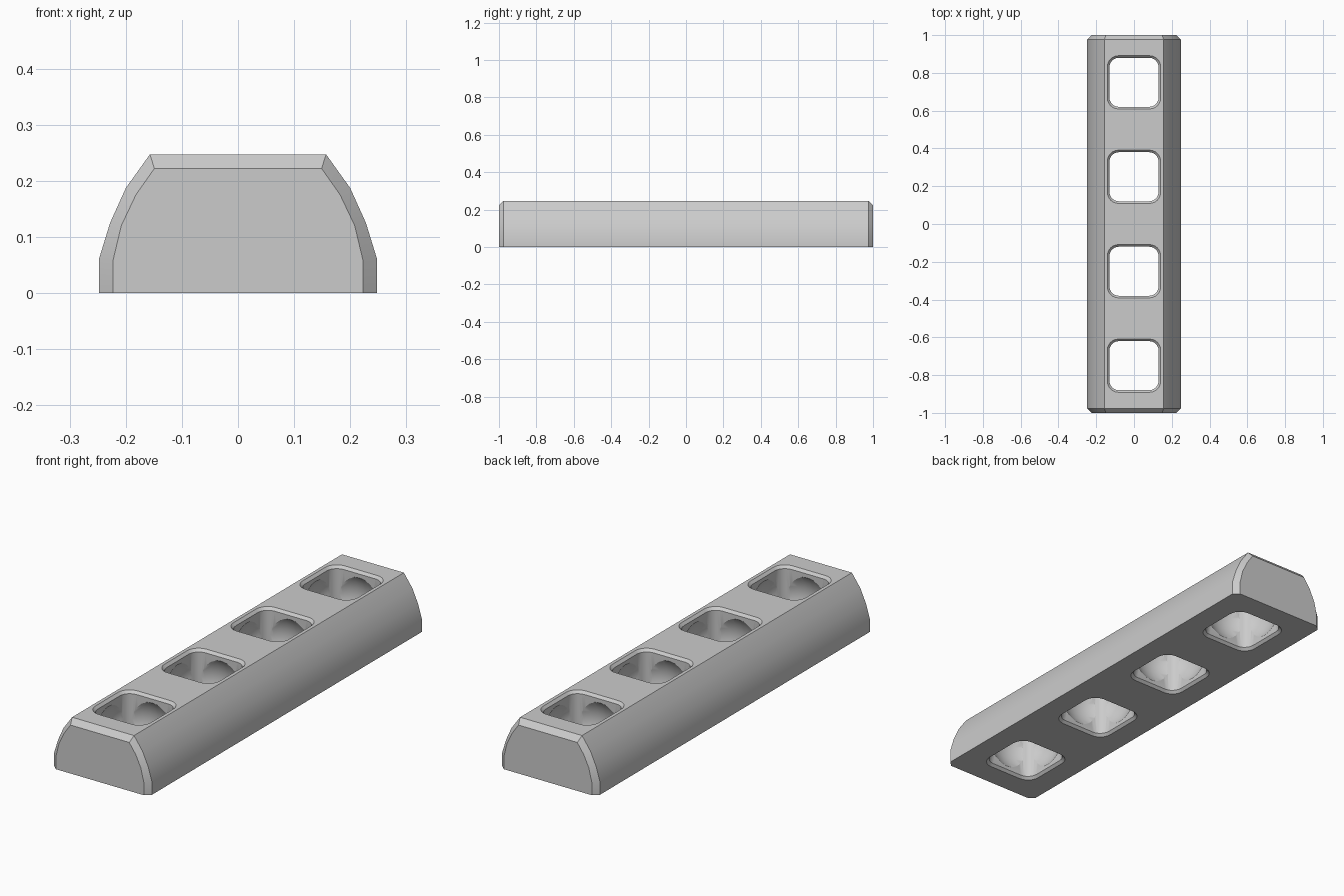
import bpy, bmesh, math
from mathutils import Matrix

if "Cube" in bpy.data.objects:
    bpy.data.objects.remove(bpy.data.objects["Cube"])

HEIGHT = 0.247
HOLES = (-0.75, -0.25, 0.25, 0.75)

grey = bpy.data.materials.new("light_grey")
grey.diffuse_color = (0.6, 0.6, 0.6, 1)
grey.use_nodes = True
grey.node_tree.nodes["Principled BSDF"].inputs["Base Color"].default_value = grey.diffuse_color


def loft(bm, rings):
    """Bridge a list of equal-length rings into a closed solid."""
    loops = [[bm.verts.new(p) for p in ring] for ring in rings]
    n = len(loops[0])
    for a, b in zip(loops, loops[1:]):
        for i in range(n):
            j = (i + 1) % n
            bm.faces.new((a[i], a[j], b[j], b[i]))
    bm.faces.new(loops[0])
    bm.faces.new(loops[-1])


def make_object(name, bm):
    bmesh.ops.recalc_face_normals(bm, faces=bm.faces)
    mesh = bpy.data.meshes.new(name)
    bm.to_mesh(mesh)
    bm.free()
    mesh.materials.append(grey)
    ob = bpy.data.objects.new(name, mesh)
    bpy.context.collection.objects.link(ob)
    return ob


def section(half, y):
    """Mirror a half profile into a closed cross-section."""
    return [(x, y, z) for x, z in half] + [(-x, y, z) for x, z in reversed(half)]


def rounded_square(half, radius, y, z, steps=6):
    pts = []
    for k in range(4):
        mid = math.pi / 4 + k * math.pi / 2
        c = (half - radius) * math.sqrt(2)
        for s in range(steps + 1):
            a = k * math.pi / 2 + s * math.pi / 2 / steps
            pts.append((c * math.cos(mid) + radius * math.cos(a),
                        y + c * math.sin(mid) + radius * math.sin(a), z))
    return pts


# Domed bar with chamfered ends
full = [(0.248, 0), (0.248, 0.06), (0.228, 0.125), (0.2, 0.187), (0.157, HEIGHT)]
end = [(0.223, 0), (0.223, 0.057), (0.208, 0.12), (0.182, 0.175), (0.149, 0.222)]
bm = bmesh.new()
loft(bm, [section(end, -1), section(full, -0.977),
          section(full, 0.977), section(end, 1)])
rail = make_object("rail", bm)

# Square through holes, flared at both mouths
bm = bmesh.new()
for y in HOLES:
    loft(bm, [rounded_square(h, r, y, z) for h, r, z in (
        (0.152, 0.067, -0.012), (0.13, 0.05, 0.012),
        (0.13, 0.05, HEIGHT - 0.012), (0.152, 0.067, HEIGHT + 0.012))])
throats = make_object("hole_cutter", bm)

# Ball sockets that bulge into the hole walls
bm = bmesh.new()
for y in HOLES:
    bmesh.ops.create_uvsphere(bm, u_segments=32, v_segments=16, radius=0.161,
                              matrix=Matrix.Translation((0, y, HEIGHT / 2)))
sockets = make_object("socket_cutter", bm)

bpy.context.view_layer.objects.active = rail
for cutter in (throats, sockets):
    cutter.hide_render = True
    mod = rail.modifiers.new(cutter.name, 'BOOLEAN')
    mod.operation = 'DIFFERENCE'
    mod.solver = 'EXACT'
    mod.object = cutter
    bpy.ops.object.modifier_apply(modifier=mod.name)
    bpy.data.objects.remove(cutter)

# Smooth the curved sides, keep the edges crisp
bpy.ops.object.select_all(action='DESELECT')
rail.select_set(True)
bpy.ops.object.shade_smooth_by_angle(angle=math.radians(30))
